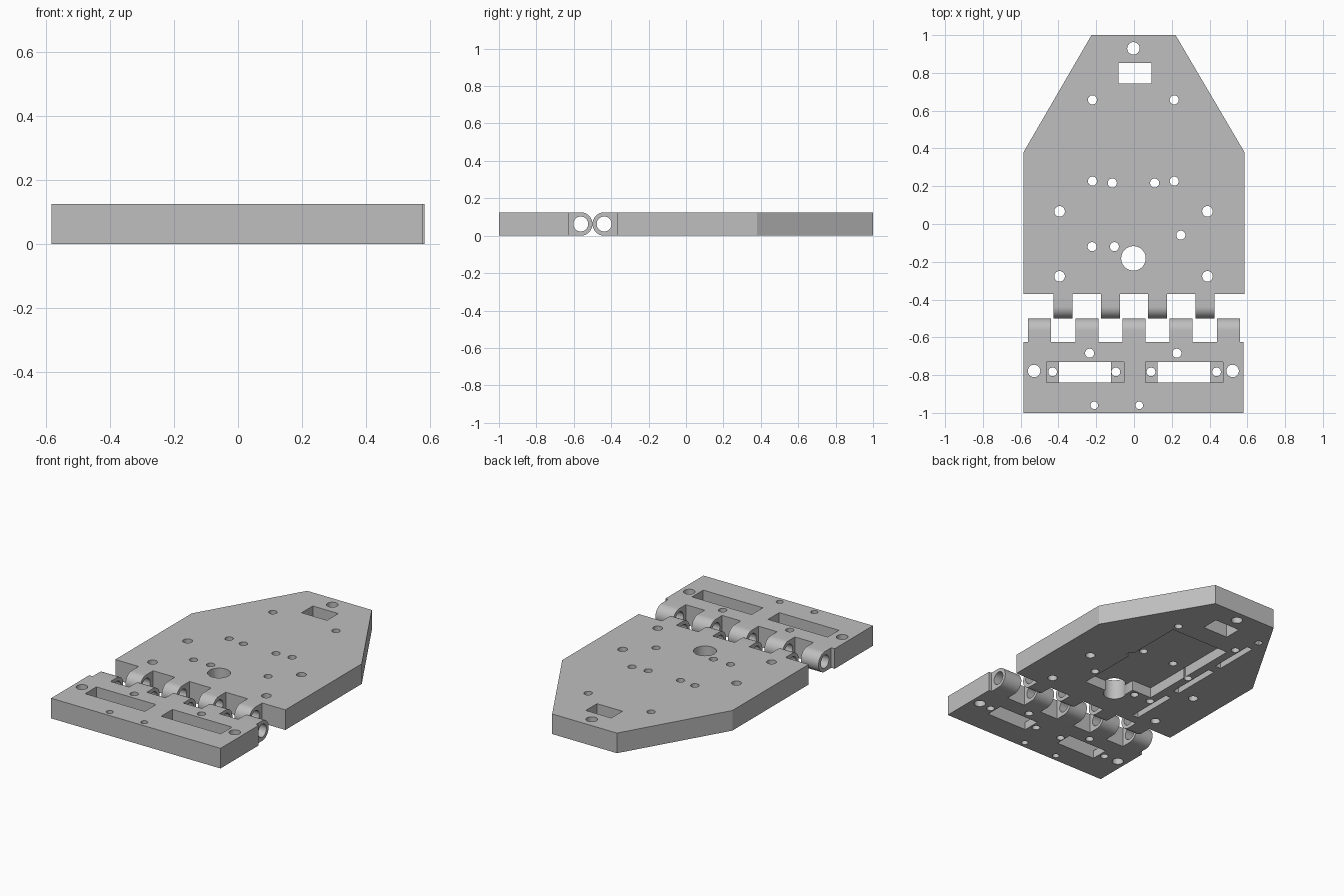
import bpy, bmesh, math
from mathutils import Matrix

if "Cube" in bpy.data.objects:
    bpy.data.objects.remove(bpy.data.objects["Cube"], do_unlink=True)

T = 0.125          # plate thickness
R = T / 2          # hinge knuckle radius

grey = bpy.data.materials.new("plain grey")
grey.use_nodes = True
colour = (0.52, 0.52, 0.52, 1)
grey.diffuse_color = colour
grey.node_tree.nodes["Principled BSDF"].inputs["Base Color"].default_value = colour


def finish(name, bm):
    bmesh.ops.recalc_face_normals(bm, faces=bm.faces)
    mesh = bpy.data.meshes.new(name)
    bm.to_mesh(mesh)
    bm.free()
    mesh.materials.append(grey)
    ob = bpy.data.objects.new(name, mesh)
    bpy.context.collection.objects.link(ob)
    return ob


def extrude(name, points, vector):
    """Closed 3D profile pushed along a vector."""
    bm = bmesh.new()
    face = bm.faces.new([bm.verts.new(p) for p in points])
    out = bmesh.ops.extrude_face_region(bm, geom=[face])
    verts = [v for v in out["geom"] if isinstance(v, bmesh.types.BMVert)]
    bmesh.ops.translate(bm, verts=verts, vec=vector)
    return finish(name, bm)


def prism(name, outline, z0=0.0, z1=T):
    return extrude(name, [(x, y, z0) for x, y in outline], (0, 0, z1 - z0))


def box(name, x0, x1, y0, y1, z0=-0.1, z1=0.3):
    return prism(name, [(x0, y0), (x1, y0), (x1, y1), (x0, y1)], z0, z1)


def cylinder(name, centre, r, length, axis="Z"):
    bm = bmesh.new()
    matrix = Matrix.Translation(centre)
    if axis == "X":
        matrix = matrix @ Matrix.Rotation(math.pi / 2, 4, "Y")
    bmesh.ops.create_cone(bm, cap_ends=True, segments=32, radius1=r, radius2=r,
                          depth=length, matrix=matrix)
    return finish(name, bm)


def combine(target, tool, operation="DIFFERENCE"):
    tool.hide_render = True
    mod = target.modifiers.new("combine", "BOOLEAN")
    mod.operation = operation
    mod.solver = "EXACT"
    mod.object = tool
    bpy.ops.object.select_all(action="DESELECT")
    bpy.context.view_layer.objects.active = target
    target.select_set(True)
    bpy.ops.object.modifier_apply(modifier=mod.name)
    bpy.data.objects.remove(tool, do_unlink=True)


def drill(target, r, places):
    for x, y in places:
        combine(target, cylinder("hole_cutter", (x, y, R), r, 0.5))


def add_knuckles(target, centres, width, axis_y, side, root_y):
    """Rounded hinge fingers, then one bore along the pin axis."""
    arc = [math.pi * i / 24 - math.pi / 2 for i in range(25)]
    curve = [(axis_y + side * R * math.cos(a), R + R * math.sin(a)) for a in arc]
    profile = [(root_y, 0)] + curve + [(root_y, T)]
    for x in centres:
        points = [(x - width / 2, y, z) for y, z in profile]
        combine(target, extrude("knuckle", points, (width, 0, 0)), "UNION")
    combine(target, cylinder("pin_cutter", (0, axis_y, R), 0.04, 2, "X"))


# Main plate with tapered rear end
main = prism("main_plate", [(-0.585, -0.37), (0.585, -0.37), (0.585, 0.38),
                            (0.22, 1), (-0.225, 1), (-0.585, 0.38)])
add_knuckles(main, [-0.375, -0.125, 0.125, 0.375], 0.1, -0.4375, -1, -0.37)

# Underside recess, with one corner left solid, and shallow side slots
depth = 0.065
combine(main, prism("recess_cutter", [(-0.197, -0.084), (-0.06, -0.084), (-0.06, -0.187),
                                      (0.212, -0.187), (0.212, 0.608), (-0.197, 0.608)],
                    -0.1, depth))
for y0, y1 in [(-0.31, -0.01), (0.06, 0.38), (0.44, 0.73), (0.79, 0.83)]:
    combine(main, box("slot_cutter", -0.29, -0.25, y0, y1, -0.1, depth))

# Main plate openings
combine(main, box("window_cutter", -0.083, 0.092, 0.743, 0.853))
drill(main, 0.065, [(-0.003, -0.182)])
drill(main, 0.033, [(-0.003, 0.93)])
drill(main, 0.028, [(x, y) for x in (-0.394, 0.389) for y in (0.067, -0.277)])
drill(main, 0.024, [(x, y) for x in (-0.22, 0.213) for y in (0.657, 0.227)])
drill(main, 0.024, [(-0.115, 0.217), (0.109, 0.217), (-0.222, -0.12),
                    (-0.104, -0.12), (0.248, -0.059)])

# Front plate
front = box("front_plate", -0.585, 0.58, -1, -0.625, 0, T)
add_knuckles(front, [-0.5, -0.25, 0, 0.25, 0.5], 0.122, -0.5625, 1, -0.625)

# Stepped mounting pockets and front plate holes
for x0, x1, inner0, inner1 in [(-0.463, -0.053, -0.396, -0.122),
                               (0.06, 0.47, 0.124, 0.406)]:
    combine(front, box("pocket_cutter", x0, x1, -0.84, -0.73, 0.05))
    combine(front, box("opening_cutter", inner0, inner1, -0.84, -0.73))
drill(front, 0.023, [(x, -0.783) for x in (-0.431, -0.096, 0.09, 0.437)])
drill(front, 0.033, [(-0.529, -0.778), (0.522, -0.778)])
drill(front, 0.024, [(-0.235, -0.684), (0.227, -0.684)])
drill(front, 0.02, [(-0.21, -0.96), (0.028, -0.96)])

# Smooth bores and knuckles, crisp edges elsewhere
for ob in (main, front):
    bpy.ops.object.select_all(action="DESELECT")
    ob.select_set(True)
    bpy.context.view_layer.objects.active = ob
    bpy.ops.object.shade_smooth_by_angle(angle=math.radians(30))
